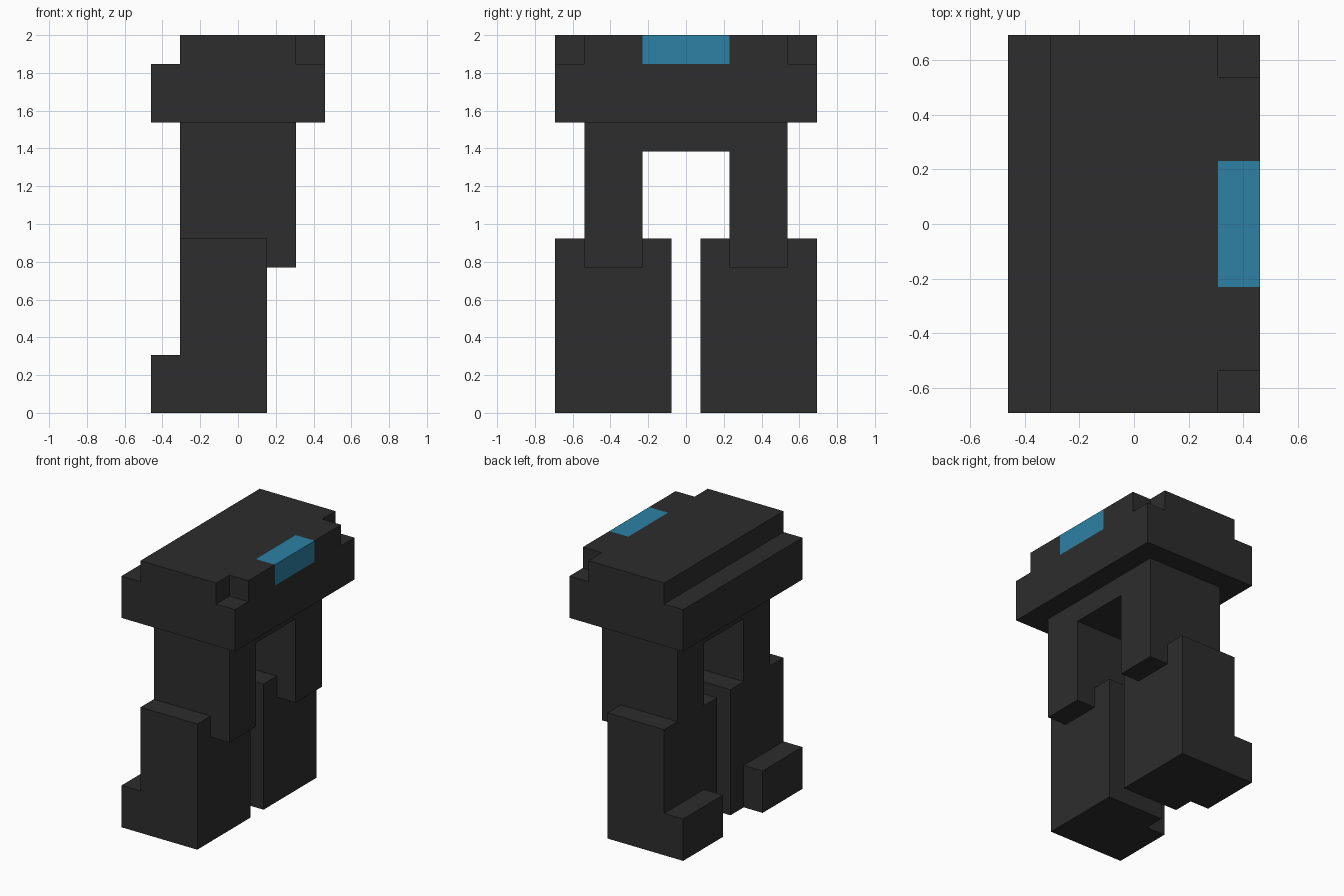
import bpy
import bmesh
from mathutils import Vector

U = 2 / 13  # block unit: the figure is 13 blocks tall

cube = bpy.data.objects.get("Cube")
if cube:
    bpy.data.objects.remove(cube, do_unlink=True)


def make_material(name, rgb):
    mat = bpy.data.materials.new(name)
    mat.use_nodes = True
    mat.diffuse_color = (*rgb, 1)
    mat.node_tree.nodes["Principled BSDF"].inputs["Base Color"].default_value = (*rgb, 1)
    return mat


charcoal = make_material("charcoal", (0.026, 0.026, 0.026))
blue = make_material("blue", (0.026, 0.22, 0.376))


def prism(name, outline, axis, start, end, mat):
    """Extrude an outline along y (outline in x, z) or z (outline in x, y)."""
    place = (lambda a, b: (a, start, b)) if axis == "y" else (lambda a, b: (a, b, start))
    step = Vector((0, end - start, 0)) if axis == "y" else Vector((0, 0, end - start))
    bm = bmesh.new()
    face = bm.faces.new([bm.verts.new(Vector(place(a, b)) * U) for a, b in outline])
    grown = bmesh.ops.extrude_face_region(bm, geom=[face])["geom"]
    moved = [g for g in grown if isinstance(g, bmesh.types.BMVert)]
    bmesh.ops.translate(bm, verts=moved, vec=step * U)
    bmesh.ops.recalc_face_normals(bm, faces=bm.faces)
    mesh = bpy.data.meshes.new(name)
    bm.to_mesh(mesh)
    bm.free()
    mesh.materials.append(mat)
    obj = bpy.data.objects.new(name, mesh)
    bpy.context.collection.objects.link(obj)
    return obj


def rect(x0, x1, y0, y1):
    return [(x0, y0), (x1, y0), (x1, y1), (x0, y1)]


# Head: wide slab, then a crown with notched corners and a recess for the eye
prism("head_slab", rect(-3, 3, -4.5, 4.5), "z", 10, 12, charcoal)
half = [(3, 1.5), (3, 3.5), (2, 3.5), (2, 4.5), (-2, 4.5)]
half = [(2, 1.5)] + half
crown = half + [(x, -y) for x, y in reversed(half)]
prism("head_crown", crown, "z", 12, 13, charcoal)
prism("eye_block", rect(2, 3, -1.5, 1.5), "z", 12, 13, blue)

# Hips bridge the two legs
prism("hips", rect(-2, 2, -3.5, 3.5), "z", 9, 10, charcoal)

# Legs: the thigh overhangs the shin, and the toe sits on the outer side
thigh = [(-2, 6), (1, 6), (1, 5), (2, 5), (2, 9), (-2, 9)]
for side, s in (("front", -1), ("back", 1)):
    prism(side + "_thigh", thigh, "y", 1.5 * s, 3.5 * s, charcoal)
    prism(side + "_shin", rect(-2, 1, 0, 6), "y", 0.5 * s, 4.5 * s, charcoal)
    prism(side + "_toe", rect(-3, -2, 0, 2), "y", 1.5 * s, 4.5 * s, charcoal)
